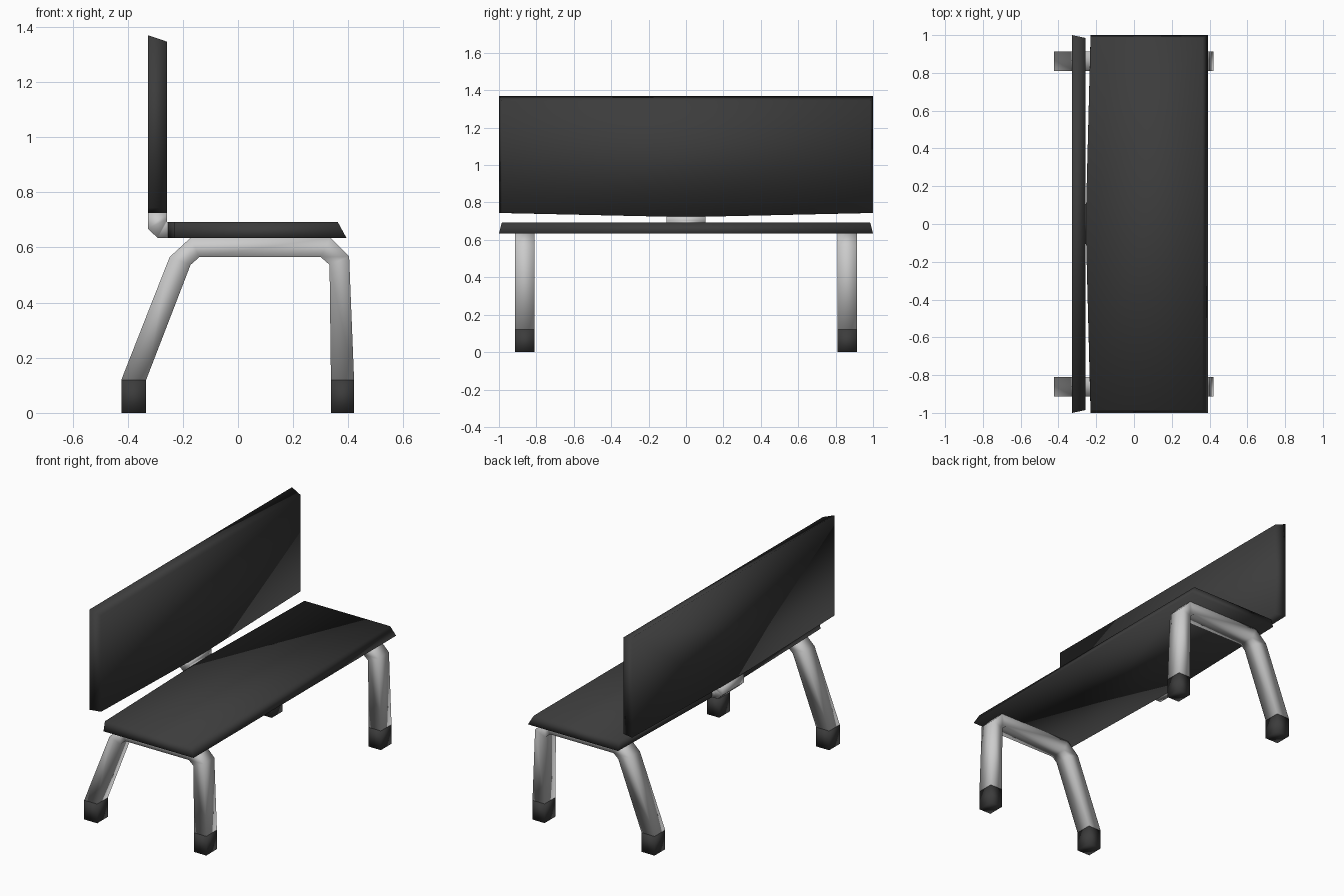
import bpy
import bmesh

if "Cube" in bpy.data.objects:
    bpy.data.objects.remove(bpy.data.objects["Cube"])

dark = bpy.data.materials.new("dark_plastic")
dark.diffuse_color = (0.045, 0.045, 0.045, 1)
dark.use_nodes = True
dark.node_tree.nodes["Principled BSDF"].inputs["Base Color"].default_value = dark.diffuse_color


def loft(name, rings, mat=None, angle=None):
    """Skin a list of equal-length rings and cap both ends."""
    bm = bmesh.new()
    loops = [[bm.verts.new(p) for p in ring] for ring in rings]
    n = len(loops[0])
    for a, b in zip(loops, loops[1:]):
        for i in range(n):
            j = (i + 1) % n
            bm.faces.new((a[i], a[j], b[j], b[i]))
    bm.faces.new(loops[0])
    bm.faces.new(loops[-1])
    bmesh.ops.recalc_face_normals(bm, faces=bm.faces)
    for f in bm.faces:
        f.smooth = True
    mesh = bpy.data.meshes.new(name)
    bm.to_mesh(mesh)
    bm.free()
    obj = bpy.data.objects.new(name, mesh)
    bpy.context.collection.objects.link(obj)
    if mat:
        mesh.materials.append(mat)
    return obj


def strip(name, stations, y, width, mat=None):
    """Bar of rectangular section through (outer, inner) xz pairs."""
    a, b = y - width / 2, y + width / 2
    rings = [[(o[0], a, o[1]), (o[0], b, o[1]), (i[0], b, i[1]), (i[0], a, i[1])]
             for o, i in stations]
    return loft(name, rings, mat)


def panel(near_mid, near_end, far, half):
    """Panel outline (u, y): one edge bulges towards the joint in the middle."""
    return [(far, -half), (far, half), (near_end, half),
            (near_mid, 0.105), (near_mid, -0.105), (near_end, -half)]


# Seat and backrest: bevelled slabs
loft("seat", [[(u, y, 0.635) for u, y in panel(-0.253, -0.23, 0.393, 1.0)],
              [(u, y, 0.692) for u, y in panel(-0.253, -0.23, 0.362, 0.985)]], dark)
loft("backrest", [[(-0.327, y, u) for u, y in panel(0.724, 0.744, 1.37, 1.0)],
                  [(-0.257, y, u) for u, y in panel(0.724, 0.744, 1.346, 0.985)]], dark)

# Elbow joining seat and backrest
strip("back_bracket", [((-0.327, 0.724), (-0.257, 0.724)),
                       ((-0.327, 0.668), (-0.257, 0.703)),
                       ((-0.292, 0.635), (-0.257, 0.692)),
                       ((-0.253, 0.635), (-0.253, 0.692))], 0, 0.21)

# Bent leg frames with dark feet at each end
frame = [((-0.423, 0.12), (-0.333, 0.12)),
         ((-0.248, 0.565), (-0.172, 0.537)),
         ((-0.172, 0.635), (-0.14, 0.565)),
         ((0.335, 0.635), (0.30, 0.565)),
         ((0.403, 0.567), (0.332, 0.537)),
         ((0.421, 0.12), (0.337, 0.12))]
for side, y in (("left", -0.862), ("right", 0.862)):
    strip(f"{side}_leg_frame", frame, y, 0.105)
    for end, x0, x1 in (("rear", -0.423, -0.333), ("front", 0.337, 0.421)):
        strip(f"{side}_{end}_foot", [((x0, 0), (x1, 0)), ((x0, 0.12), (x1, 0.12))],
              y, 0.105, dark)
